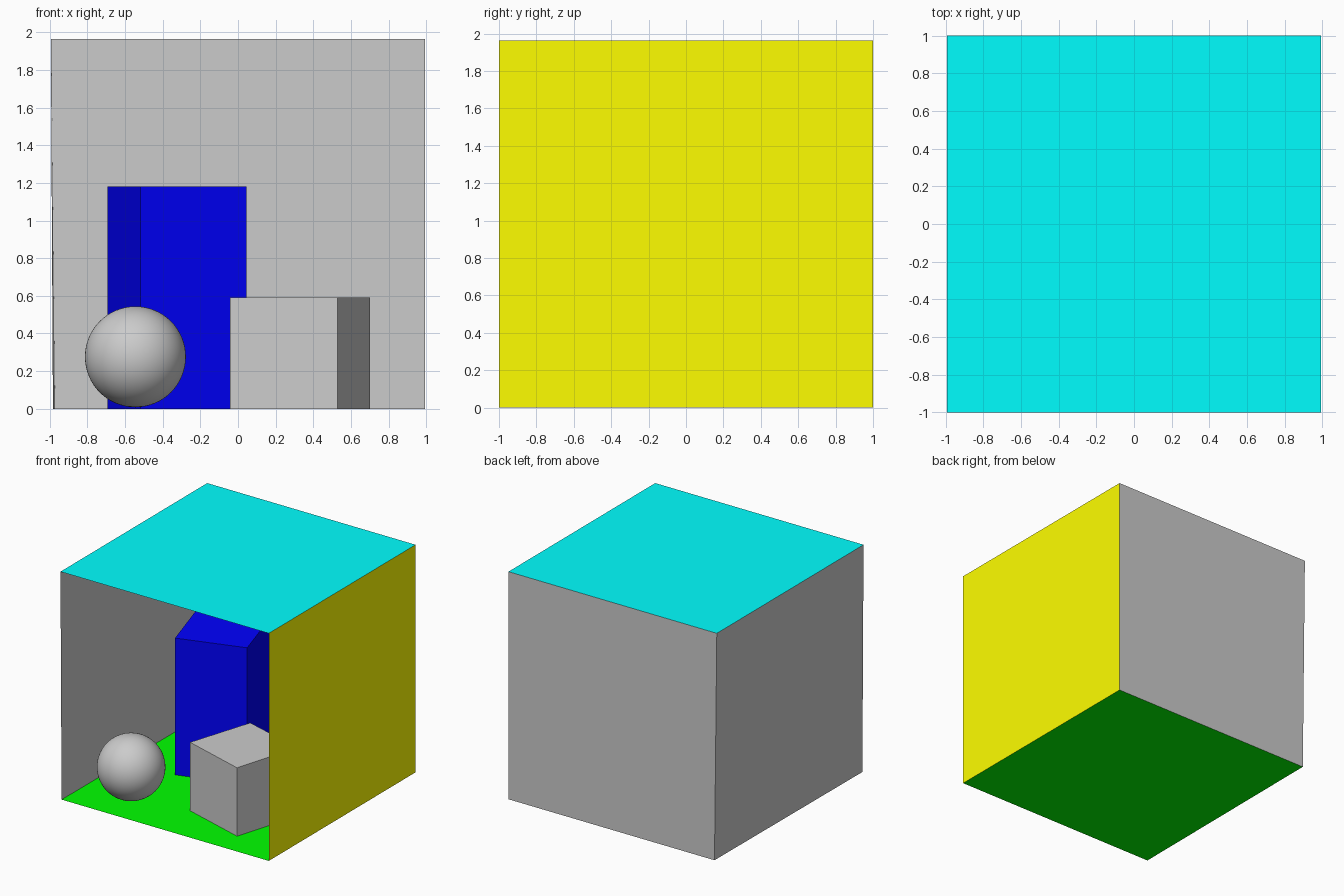
import bpy

cube = bpy.data.objects.get("Cube")
if cube:
    bpy.data.objects.remove(cube, do_unlink=True)


def material(name, rgb):
    mat = bpy.data.materials.new(name)
    mat.use_nodes = True
    mat.diffuse_color = (*rgb, 1)
    mat.node_tree.nodes["Principled BSDF"].inputs["Base Color"].default_value = (*rgb, 1)
    return mat


def mesh_object(name, verts, faces, mat=None):
    mesh = bpy.data.meshes.new(name)
    mesh.from_pydata(verts, [], faces)
    obj = bpy.data.objects.new(name, mesh)
    bpy.context.collection.objects.link(obj)
    if mat:
        mesh.materials.append(mat)
    return obj


def panel(name, corners, mat=None):
    return mesh_object(name, corners, [(0, 1, 2, 3)], mat)


def block(name, outline, height, mat=None):
    """Upright block open underneath, standing on a counter-clockwise outline."""
    n = len(outline)
    verts = [(x, y, z) for z in (0, height) for x, y in outline]
    sides = [(i, (i + 1) % n, (i + 1) % n + n, i + n) for i in range(n)]
    return mesh_object(name, verts, sides + [tuple(range(n, 2 * n))], mat)


yellow = material("yellow", (1, 1, 0))
cyan = material("cyan", (0, 1, 1))
green = material("green", (0, 1, 0))
blue = material("blue", (0, 0, 1))

# Room corners: the -x wall leans in slightly at its foot
W, H = 0.994, 1.963
floor_fl, floor_fr = (-0.983, -1, 0), (W, -1, 0)
floor_br, floor_bl = (W, 1, 0), (-0.972, 1, 0)
top_fl, top_fr = (-W, -1, H), (W, -1, H)
top_br, top_bl = (W, 1, H), (-W, 1, H)

# Room shell, open at the front, with faces turned inward
panel("floor", [floor_fl, floor_fr, floor_br, floor_bl], green)
panel("ceiling", [top_fl, top_bl, top_br, top_fr], cyan)
panel("back_wall", [floor_bl, floor_br, top_br, top_bl])
panel("left_wall", [floor_fr, top_fr, top_br, floor_br], yellow)
panel("right_wall", [floor_fl, floor_bl, top_bl, top_fl])

# Turned blocks
block("tall_block", [(-0.519, -0.117), (0.046, 0.059), (-0.129, 0.631), (-0.694, 0.452)],
      1.18, blue)
block("short_block", [(-0.043, -0.592), (0.529, -0.768), (0.701, -0.195), (0.136, -0.027)],
      0.59)

# Ball
bpy.ops.mesh.primitive_uv_sphere_add(segments=64, ring_count=32, radius=0.268,
                                     location=(-0.545, -0.678, 0.276))
ball = bpy.context.object
ball.name = "ball"
bpy.ops.object.shade_smooth()
